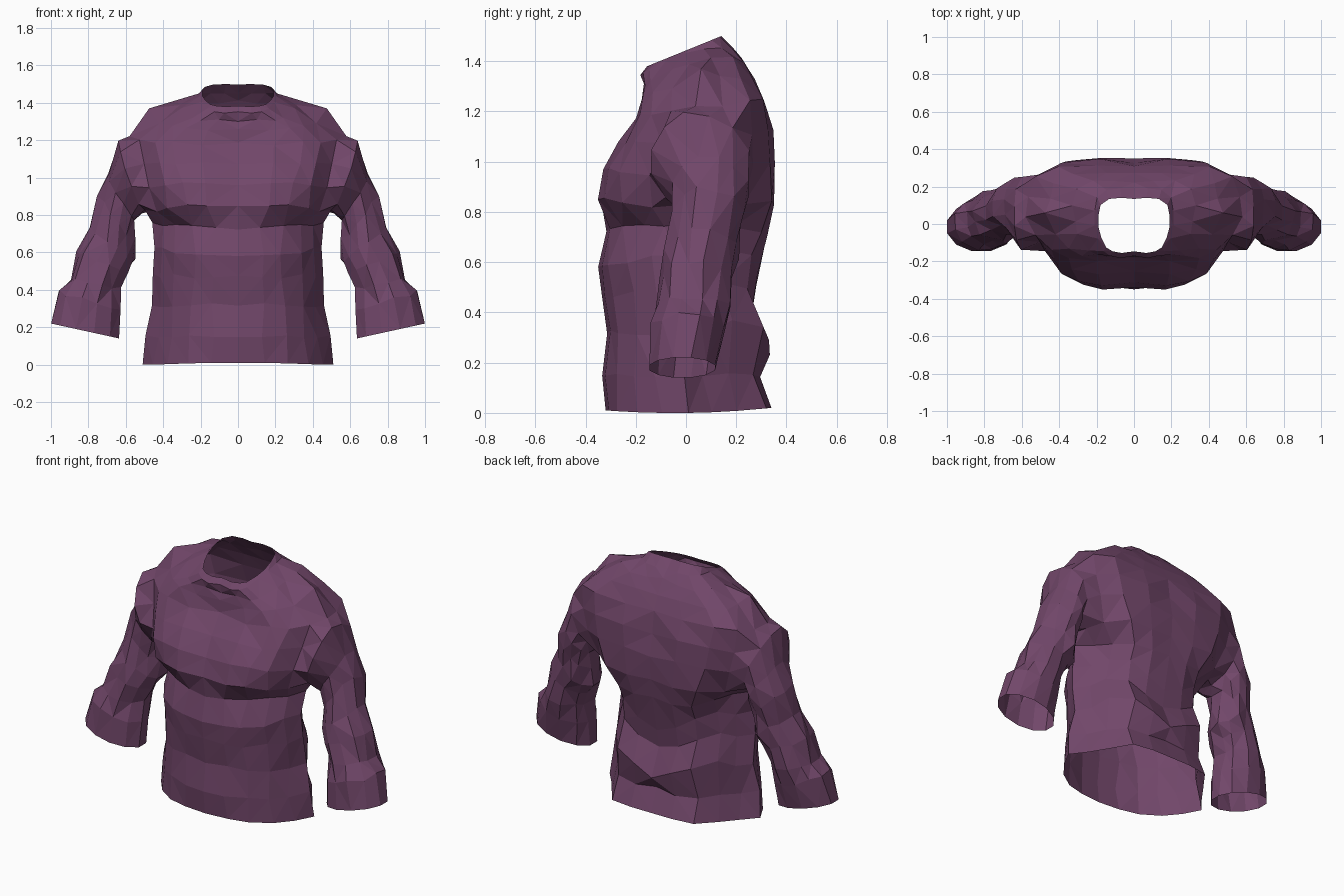
import bpy, bmesh, math, random
from mathutils import Vector

random.seed(4)
cube = bpy.data.objects.get("Cube")
if cube:
    bpy.data.objects.remove(cube, do_unlink=True)

cloth = bpy.data.materials.new("plum_cloth")
cloth.use_nodes = True
cloth.diffuse_color = (0.165, 0.062, 0.142, 1)
bsdf = cloth.node_tree.nodes["Principled BSDF"]
bsdf.inputs["Base Color"].default_value = cloth.diffuse_color
bsdf.inputs["Roughness"].default_value = 0.9

# Half cross-sections, front centre to back centre: (part of width, part of depth)
CHEST = [(0, .03), (.35, 0), (.6, .03), (.78, .1), (.92, .28), (1, .47),
         (1, .68), (.94, .87), (.7, .98), (.35, 1), (0, .98)]
WAIST = [(0, 0), (.28, .02), (.52, .07), (.74, .19), (.89, .34), (1, .5),
         (.85, .64), (.71, .79), (.54, .97), (.27, 1), (0, 1)]

# Torso rows: half width, front y, back y, then z at front, side and back
TORSO = [
    (.51, -.32, .34, .01, 0, .02),
    (.485, -.325, .295, .15, .15, .15),
    (.47, -.315, .325, .32, .32, .34),
    (.46, -.33, .27, .47, .48, .49),
    (.455, -.345, .285, .59, .62, .61),
    (.45, -.325, .315, .73, .75, .72),
    (.49, -.36, .35, .86, .82, .84),
    (.51, -.335, .358, .97, .95, .99),
    (.54, -.265, .34, 1.08, 1.09, 1.12),
    (.57, -.19, .31, 1.18, 1.22, 1.24),
    (.45, -.18, .28, 1.25, 1.32, 1.33),
    (.32, -.178, .24, 1.3, 1.395, 1.4),
    (.21, -.182, .19, 1.345, 1.435, 1.45),
    (.19, -.155, .14, 1.38, 1.44, 1.5),
]
WAIST_TOP = 5
HOLE_ROWS, HOLE_COLS = (6, 9), (4, 7)

# Sleeve rings: inner x, z, outer x, z, front y, back y
SLEEVE = [
    (.52, .8, .64, 1.19, -.15, .25),
    (.55, .77, .7, 1.01, -.07, .245),
    (.56, .67, .75, .89, -.055, .23),
    (.555, .56, .785, .73, -.085, .21),
    (.6, .48, .86, .6, -.105, .19),
    (.635, .41, .9, .46, -.115, .17),
    (.635, .29, .96, .39, -.135, .15),
    (.635, .14, 1.0, .22, -.15, .12),
]


def crumple(amount):
    return Vector([random.uniform(-amount, amount) for _ in range(3)])


def section_point(row, col):
    # the waist is rounder than the chest, with one blended row between
    mix = 1 if row <= WAIST_TOP else .4 if row == WAIST_TOP + 1 else 0
    return Vector(CHEST[col]).lerp(Vector(WAIST[col]), mix)


def torso_point(row, col):
    w, front, back, zf, zs, zb = TORSO[row]
    tx, ty = section_point(row, col)
    # quadratic blend of height from front through side to back
    z = zf * (1 - ty) * (1 - 2 * ty) + zs * 4 * ty * (1 - ty) + zb * ty * (2 * ty - 1)
    p = Vector((tx * w, front + ty * (back - front), z))
    if row == WAIST_TOP and col in (2, 3, 4):    # crease below the chest
        p.y += .03
    if row in (2, 3, 4) and col >= 7:            # V-shaped folds on the lower back
        p.z += .2 * tx - .1
    if row == 10 and col == 5:                   # pinched shoulder peak
        p = Vector((.475, .06, 1.37))
    elif 0 < row < len(TORSO) - 2:
        p += crumple(.011)
    if tx == 0:
        p.x = 0
    return p


bm = bmesh.new()

# Torso, left open at the hem, neck and armhole
grid = [[bm.verts.new(torso_point(r, c)) for c in range(len(CHEST))]
        for r in range(len(TORSO))]
for r in range(len(TORSO) - 1):
    for c in range(len(CHEST) - 1):
        in_hole = (HOLE_ROWS[0] <= r < HOLE_ROWS[1]
                   and HOLE_COLS[0] <= c < HOLE_COLS[1])
        if not in_hole:
            bm.faces.new((grid[r][c], grid[r][c + 1], grid[r + 1][c + 1], grid[r + 1][c]))

# Armhole edge: up the front, across the shoulder, down the back, under the arm
(r0, r1), (c0, c1) = HOLE_ROWS, HOLE_COLS
ring = ([grid[r][c0] for r in range(r0, r1)] + [grid[r1][c] for c in range(c0, c1)]
        + [grid[r][c1] for r in range(r1, r0, -1)] + [grid[r0][c] for c in range(c1, c0, -1)])
sides = len(ring)

# Sleeve lofted from the armhole to the open cuff
for k, (xi, zi, xo, zo, front, back) in enumerate(SLEEVE):
    inner, outer = Vector((xi, 0, zi)), Vector((xo, 0, zo))
    middle, half = (inner + outer) / 2, (outer - inner) / 2
    new_ring = []
    for i in range(sides):
        a = math.tau * i / sides - math.pi / 4
        p = middle + half * math.sin(a) * 1.03
        p.y = (front + back) / 2 - math.cos(a) * (back - front) / 2
        if k < len(SLEEVE) - 1:
            p += crumple(.012)
        p.x = min(p.x, 1)
        new_ring.append(bm.verts.new(p))
    for i in range(sides):
        j = (i + 1) % sides
        bm.faces.new((ring[i], ring[j], new_ring[j], new_ring[i]))
    ring = new_ring

bmesh.ops.recalc_face_normals(bm, faces=bm.faces[:])
bmesh.ops.triangulate(bm, faces=bm.faces[:])
# Make the cloth face outwards
bm.faces.ensure_lookup_table()
if bm.faces[0].normal.y > 0:
    bmesh.ops.reverse_faces(bm, faces=bm.faces[:])

mesh = bpy.data.meshes.new("shirt")
bm.to_mesh(mesh)
bm.free()
mesh.materials.append(cloth)
shirt = bpy.data.objects.new("shirt", mesh)
bpy.context.collection.objects.link(shirt)

# Other half
mirror = shirt.modifiers.new("mirror", 'MIRROR')
mirror.use_axis[0] = True
mirror.use_clip = True
mirror.merge_threshold = .001
